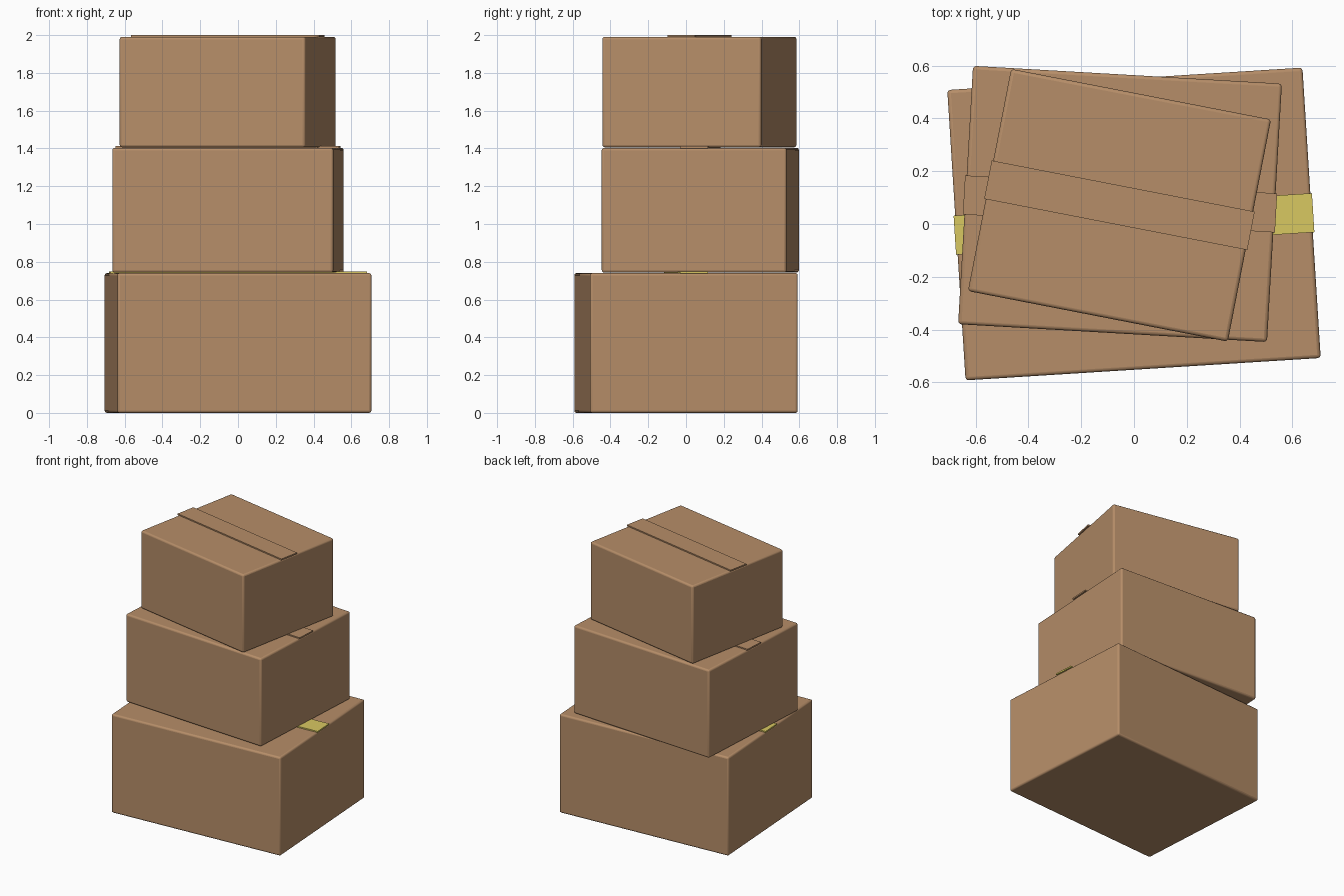
import bpy
from math import radians

if "Cube" in bpy.data.objects:
    bpy.data.objects.remove(bpy.data.objects["Cube"], do_unlink=True)


def make_material(name, colour):
    mat = bpy.data.materials.new(name)
    mat.use_nodes = True
    mat.diffuse_color = colour
    bsdf = next(n for n in mat.node_tree.nodes if n.type == 'BSDF_PRINCIPLED')
    bsdf.inputs["Base Color"].default_value = colour
    return mat


def make_block(name, size, centre, bottom, angle, mat, bevel):
    """Rounded-edge block standing at height `bottom`, turned about z."""
    bpy.ops.mesh.primitive_cube_add(
        size=1, location=(*centre, bottom + size[2] / 2),
        rotation=(0, 0, radians(angle)))
    obj = bpy.context.object
    obj.name = name
    obj.scale = size
    bpy.ops.object.transform_apply(location=False, rotation=False, scale=True)
    obj.data.materials.append(mat)
    if bevel:
        mod = obj.modifiers.new("Soft edges", 'BEVEL')
        mod.width = bevel
        mod.segments = 3
        bpy.ops.object.shade_smooth_by_angle(angle=radians(40))
    return obj


cardboard = make_material("cardboard brown", (0.47, 0.27, 0.14, 1))
yellow = make_material("yellow tape", (0.69, 0.58, 0.12, 1))

# name, box size, centre, bottom height, turn, tape colour
boxes = [
    ("bottom", (1.348, 1.102, 0.74), (0, 0), 0, 3.6, yellow),
    ("middle", (1.172, 0.98, 0.66), (-0.053, 0.076), 0.743, -3.3, cardboard),
    ("top", (1.003, 0.857, 0.585), (-0.055, 0.071), 1.406, -11, cardboard),
]

for label, size, centre, bottom, turn, tape in boxes:
    # Cardboard box
    make_block(label + "_box", size, centre, bottom, turn, cardboard, 0.013)
    # Tape strip along the lid, slightly overhanging both ends
    lid = bottom + size[2]
    make_block(label + "_tape", (size[0] + 0.012, 0.148, 0.011), centre,
               lid - 0.002, turn, tape, 0)
